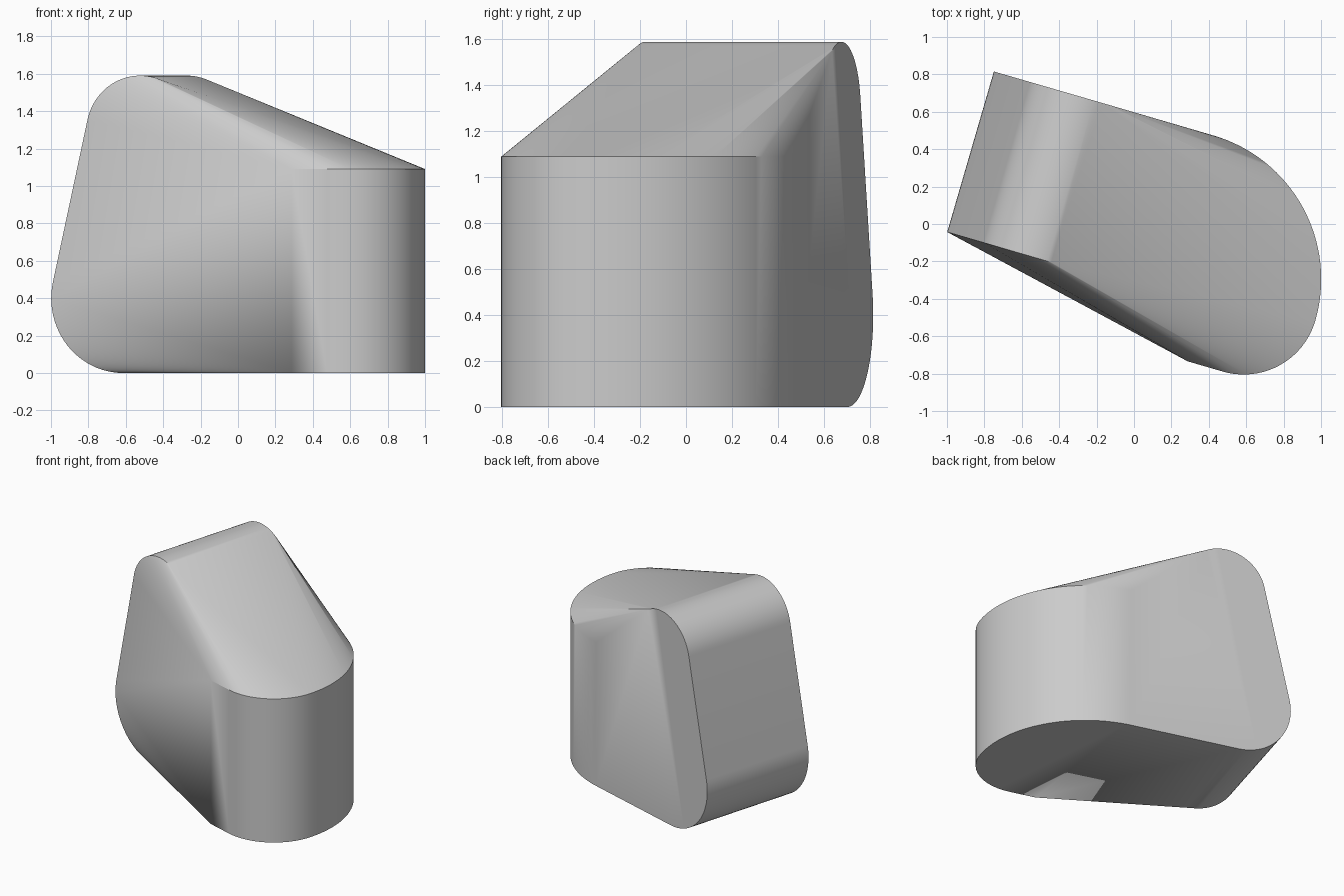
import bpy, bmesh, math
from mathutils import Matrix

old = bpy.data.objects.get("Cube")
if old:
    bpy.data.objects.remove(old, do_unlink=True)


def arc(cx, cy, r, start, end, steps):
    """Points on a circular arc, angles in degrees."""
    angles = [math.radians(start + (end - start) * i / steps) for i in range(steps + 1)]
    return [(cx + r * math.cos(a), cy + r * math.sin(a)) for a in angles]


# Material
grey = bpy.data.materials.new("light_grey")
grey.use_nodes = True
colour = (0.6, 0.6, 0.6, 1)
grey.diffuse_color = colour
grey.node_tree.nodes["Principled BSDF"].inputs["Base Color"].default_value = colour

# Upright rounded back profile: small arc at the crest, larger one at the heel
BACK = -0.947
crest = arc(BACK + 0.495, 1.29, 0.30, 60, 168, 24)
heel = arc(BACK + 0.40, 0.40, 0.40, 168, 270, 24)

# Flat rounded nose outline: straight front edge, tight corner, wide sweep
nose = [(0.48, -0.625)]
nose += arc(0.677, -0.227, 0.398, -90, 0, 20)
nose += arc(0.275, -0.227, 0.80, 0, 90, 32)[1:]

bm = bmesh.new()
for side in (-0.32, 0.574):
    for u, z in crest + heel:
        bm.verts.new((u, side, z))
for height in (0, 1.09):
    for u, v in nose:
        bm.verts.new((u, v, height))

# Stretch one skin over both shapes
hull = bmesh.ops.convex_hull(bm, input=bm.verts[:], use_existing_faces=False)
spare = {g for g in hull["geom_interior"] + hull["geom_unused"]
         if isinstance(g, bmesh.types.BMVert)}
bmesh.ops.delete(bm, geom=list(spare), context="VERTS")
bmesh.ops.dissolve_limit(bm, angle_limit=math.radians(0.3),
                         verts=bm.verts[:], edges=bm.edges[:])
bmesh.ops.recalc_face_normals(bm, faces=bm.faces[:])
bm.transform(Matrix.Rotation(math.radians(-16.2), 4, "Z"))

mesh = bpy.data.meshes.new("rounded_wedge")
bm.to_mesh(mesh)
bm.free()
mesh.materials.append(grey)
wedge = bpy.data.objects.new("rounded_wedge", mesh)
bpy.context.collection.objects.link(wedge)

# Smooth rounded walls, sharp rims
bpy.ops.object.select_all(action="DESELECT")
wedge.select_set(True)
bpy.context.view_layer.objects.active = wedge
bpy.ops.object.shade_smooth_by_angle(angle=math.radians(30))
